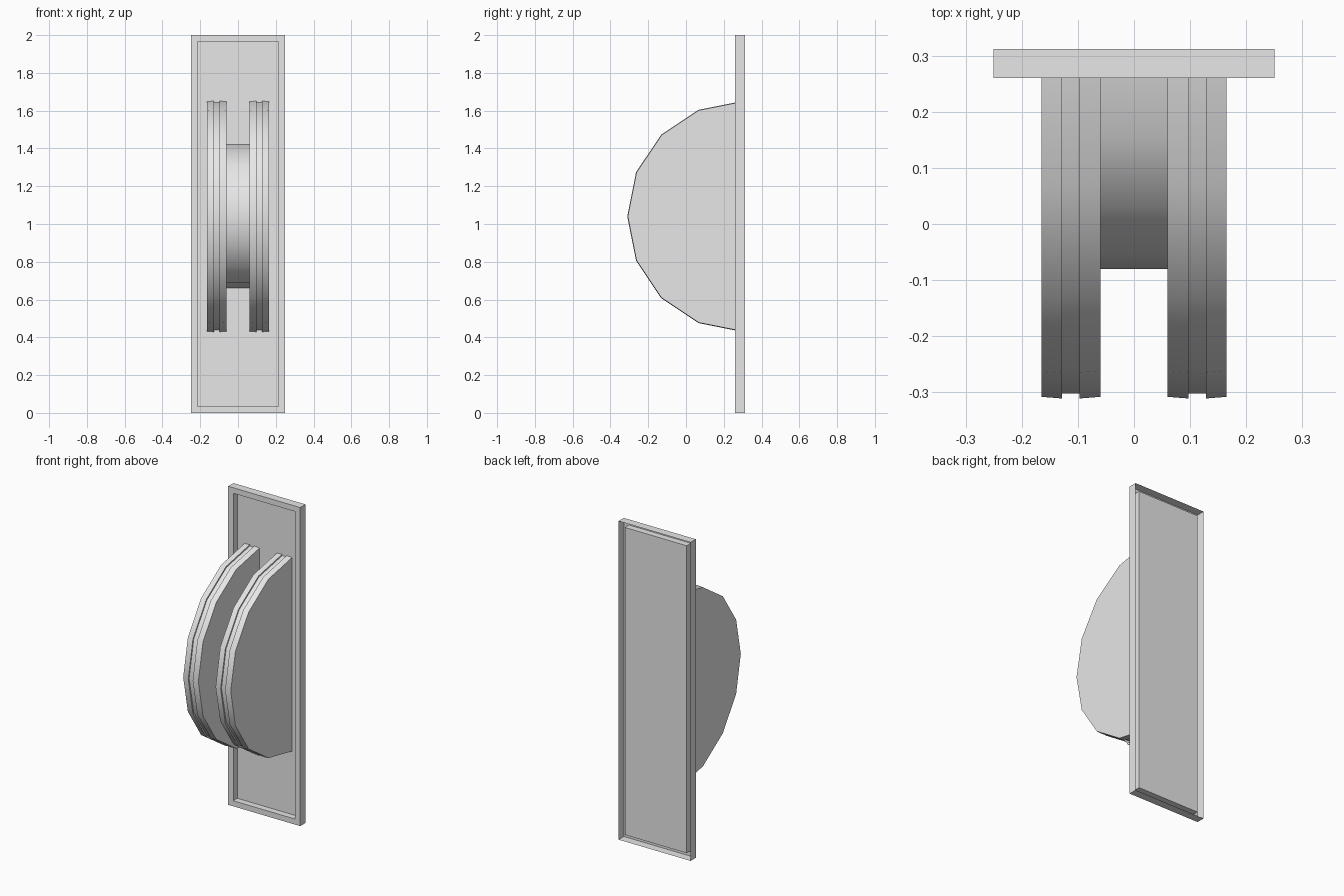
import bpy
import bmesh
import math
from mathutils import Vector

cube = bpy.data.objects.get("Cube")
if cube:
    bpy.data.objects.remove(cube, do_unlink=True)

grey = bpy.data.materials.new("plain_grey")
grey.use_nodes = True
grey.diffuse_color = (0.8, 0.8, 0.8, 1)
grey.node_tree.nodes["Principled BSDF"].inputs["Base Color"].default_value = (0.8, 0.8, 0.8, 1)

PANEL_Y = 0.30                       # plane of the recessed panel and wheel axis
AXIS = Vector((0, PANEL_Y, 1.04))


def finish(name, bm, smooth=False):
    bmesh.ops.recalc_face_normals(bm, faces=bm.faces)
    mesh = bpy.data.meshes.new(name)
    bm.to_mesh(mesh)
    bm.free()
    mesh.materials.append(grey)
    obj = bpy.data.objects.new(name, mesh)
    bpy.context.collection.objects.link(obj)
    if smooth:
        bpy.ops.object.select_all(action="DESELECT")
        obj.select_set(True)
        bpy.context.view_layer.objects.active = obj
        bpy.ops.object.shade_smooth_by_angle(angle=math.radians(30))
    return obj


def half_turned(name, profile):
    """Sweep an (x, radius) profile through the front half turn."""
    bm = bmesh.new()
    verts = [bm.verts.new(AXIS + Vector((x, 0, r))) for x, r in profile]
    edges = [bm.edges.new(pair) for pair in zip(verts, verts[1:])]
    bmesh.ops.spin(bm, geom=verts + edges, cent=AXIS, axis=(1, 0, 0),
                   angle=math.pi, steps=8, use_duplicate=False)
    bmesh.ops.remove_doubles(bm, verts=bm.verts, dist=0.0005)
    return finish(name, bm, smooth=True)


# Backplate: outer wall, front rim, recess wall and panel, open at the back
bm = bmesh.new()
rings = []
for inset, y in ((0, 0.312), (0, 0.26), (0.035, 0.26), (0.035, PANEL_Y)):
    w, low, high = 0.25 - inset, inset, 2 - inset
    rings.append([bm.verts.new((x, y, z)) for x, z in
                  ((-w, low), (w, low), (w, high), (-w, high))])
for a, b in zip(rings, rings[1:]):
    for i in range(4):
        j = (i + 1) % 4
        bm.faces.new((a[i], a[j], b[j], b[i]))
bm.faces.new(rings[-1])
finish("backplate", bm)

# Pair of half wheels, each with a shallow groove round its rim
EDGE, CREST, GROOVE = 0.608, 0.611, 0.602
wheel = ((0.165, 0), (0.165, EDGE), (0.128, CREST), (0.128, GROOVE),
         (0.097, GROOVE), (0.097, CREST), (0.06, EDGE), (0.06, 0))
for side, sign in (("left", 1), ("right", -1)):
    half_turned(side + "_wheel", [(sign * x, r) for x, r in wheel])

# Hub joining the wheels
half_turned("hub", ((-0.06, 0.38), (0.06, 0.38)))
